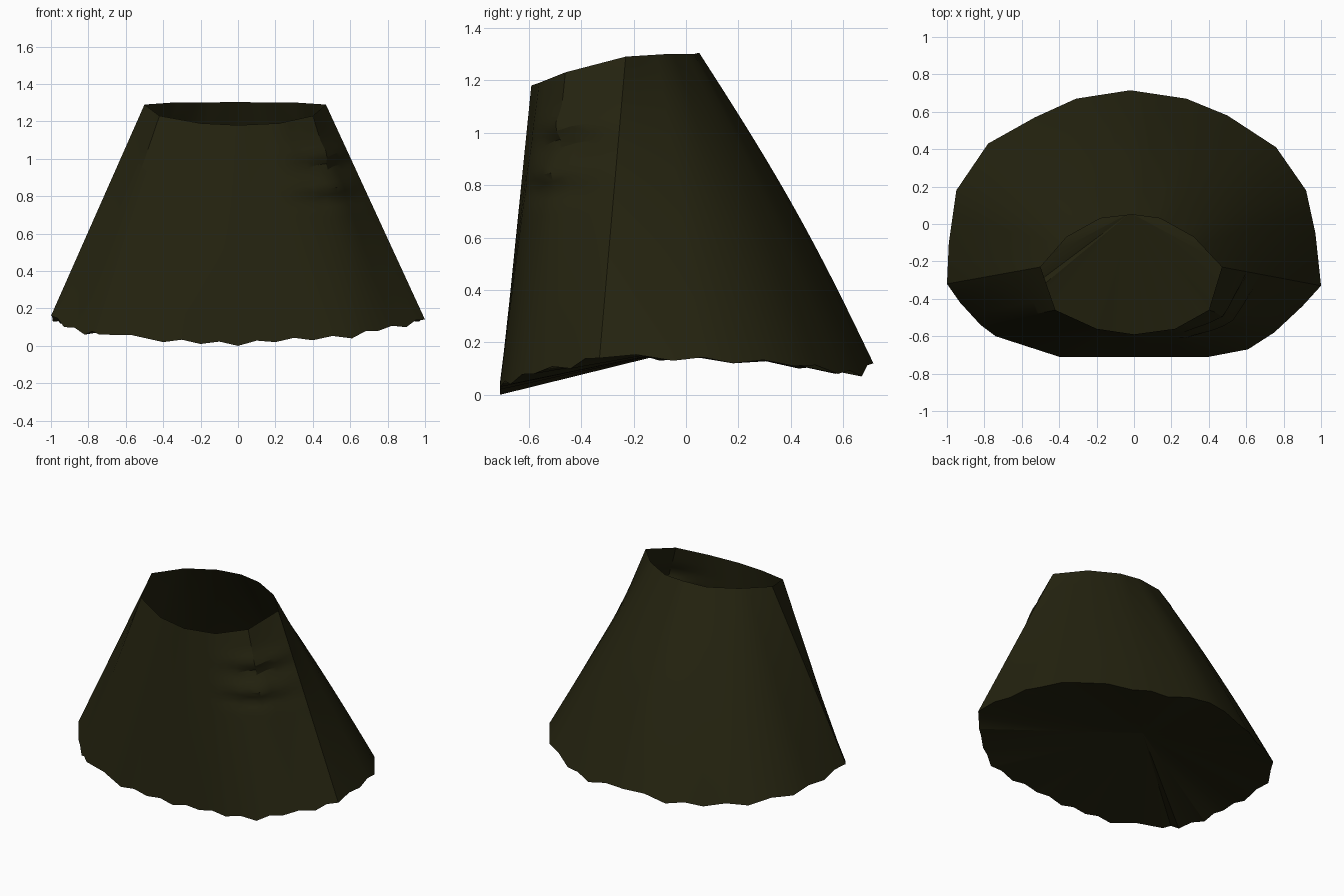
import bpy
import math
from mathutils import Vector

cube = bpy.data.objects.get("Cube")
if cube:
    bpy.data.objects.remove(cube)

# Dark olive cloth
cloth = bpy.data.materials.new("dark_olive_cloth")
cloth.use_nodes = True
colour = (0.018, 0.017, 0.005, 1)
cloth.diffuse_color = colour
shader = cloth.node_tree.nodes["Principled BSDF"]
shader.inputs["Base Color"].default_value = colour
shader.inputs["Roughness"].default_value = 0.9

# Hem and waist outlines, anticlockwise from the front centre
hem_points = [
    (0, -.71, 0), (.2, -.71, .02), (.4, -.71, .03), (.61, -.67, .04),
    (.75, -.58, .08), (.9, -.44, .1), (1, -.33, .14), (.97, -.05, .13),
    (.92, .18, .12), (.76, .41, .11), (.5, .58, .08), (.28, .67, .07),
    (-.02, .715, .12), (-.31, .67, .08), (-.53, .57, .08), (-.78, .43, .1),
    (-.95, .18, .12), (-.99, -.1, .13), (-1, -.32, .16), (-.93, -.42, .1),
    (-.82, -.54, .06), (-.74, -.6, .06), (-.4, -.71, .02), (-.2, -.71, .01),
]
waist_points = [
    (0, -.59, 1.18), (.22, -.56, 1.19), (.4, -.46, 1.23), (.47, -.23, 1.29),
    (.32, -.07, 1.3), (.14, .03, 1.3), (-.01, .05, 1.305), (-.18, .03, 1.3),
    (-.36, -.07, 1.3), (-.5, -.23, 1.29), (-.42, -.46, 1.23), (-.2, -.56, 1.19),
]


def insert_midpoints(points, lift=0):
    """Double the points of a closed loop, lifting each new one."""
    result = []
    for i, point in enumerate(points):
        following = points[(i + 1) % len(points)]
        middle = (Vector(point) + Vector(following)) / 2
        result += [Vector(point), middle + Vector((0, 0, lift))]
    return result


def make_object(name, verts, faces):
    mesh = bpy.data.meshes.new(name)
    mesh.from_pydata(verts, [], faces)
    mesh.materials.append(cloth)
    obj = bpy.data.objects.new(name, mesh)
    bpy.context.collection.objects.link(obj)
    bpy.ops.object.select_all(action='DESELECT')
    obj.select_set(True)
    bpy.context.view_layer.objects.active = obj
    bpy.ops.object.shade_smooth_by_angle(angle=math.radians(30))
    return obj


def bell(value, centre, width):
    return math.exp(-((value - centre) / width) ** 2)


def pinch(p):
    """Two cloth folds on the front corner of the left side."""
    if p.y > -.3:
        return Vector()
    folds = sum(bell(p.z, z, .045) - .8 * bell(p.z, z - .07, .035) for z in (1.03, .85))
    return Vector((.6, -.8, 0)) * .022 * folds * bell(p.x, .48, .14)


# Flared skirt wall, open at the waist
hem = insert_midpoints(hem_points, .018)
waist = insert_midpoints(insert_midpoints(waist_points))
count, rows = len(hem), 36
verts, faces = [], []
for r in range(rows + 1):
    t = r / rows
    for low, high in zip(hem, waist):
        p = high.lerp(low, t)
        if low.y > 0:
            p.y += .03 * math.sin(math.pi * t) * low.y / .7
        verts.append(p + pinch(p))
for r in range(rows):
    for c in range(count):
        a, b = r * count + c, r * count + (c + 1) % count
        faces.append((a, a + count, b + count, b))
make_object("skirt_wall", verts, faces)

# Underside drawn up to a shallow point
centre = Vector((-.02, .06, .19))
fan = [((c + 1) % count, c, count) for c in range(count)]
make_object("skirt_underside", hem + [centre], fan)
